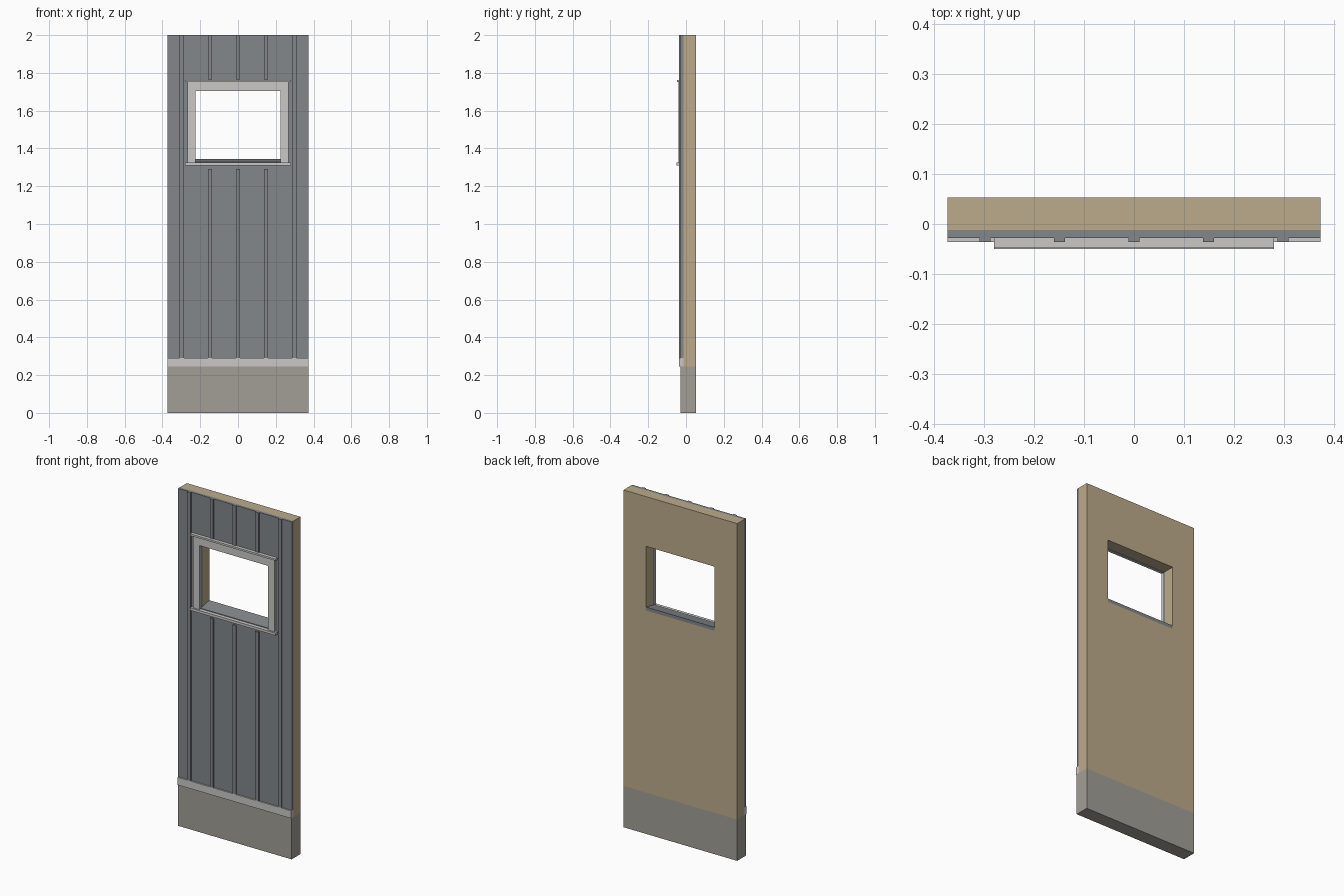
import bpy, bmesh

if "Cube" in bpy.data.objects:
    bpy.data.objects.remove(bpy.data.objects["Cube"])


def material(name, rgb):
    def lin(c):
        c /= 255
        return c / 12.92 if c <= 0.04045 else ((c + 0.055) / 1.055) ** 2.4
    m = bpy.data.materials.new(name)
    m.diffuse_color = (*[lin(c) for c in rgb], 1)
    m.use_nodes = True
    m.node_tree.nodes["Principled BSDF"].inputs["Base Color"].default_value = m.diffuse_color
    return m


TAN = material("tan_wood", (188, 171, 140))
GREY = material("blue_grey_cladding", (131, 135, 138))
WHITE = material("pale_trim", (202, 201, 198))
STONE = material("stone_base", (162, 159, 151))


def finish(name, bm, mat):
    bmesh.ops.recalc_face_normals(bm, faces=bm.faces)
    me = bpy.data.meshes.new(name)
    bm.to_mesh(me)
    bm.free()
    me.materials.append(mat)
    ob = bpy.data.objects.new(name, me)
    bpy.context.collection.objects.link(ob)
    return ob


def extrude_faces(bm, offset):
    ret = bmesh.ops.extrude_face_region(bm, geom=bm.faces[:])
    verts = [g for g in ret["geom"] if isinstance(g, bmesh.types.BMVert)]
    bmesh.ops.translate(bm, verts=verts, vec=offset)


def slab(name, x0, x1, y0, y1, z0, z1, mat, hole=None):
    """Box in the wall plane, optionally with a rectangular hole (x0, x1, z0, z1)."""
    bm = bmesh.new()
    outer = [bm.verts.new((x, y0, z)) for x, z in ((x0, z0), (x1, z0), (x1, z1), (x0, z1))]
    if hole:
        a, b, c, d = hole
        inner = [bm.verts.new((x, y0, z)) for x, z in ((a, c), (b, c), (b, d), (a, d))]
        for i in range(4):
            j = (i + 1) % 4
            bm.faces.new((outer[i], outer[j], inner[j], inner[i]))
    else:
        bm.faces.new(outer)
    extrude_faces(bm, (0, y1 - y0, 0))
    return finish(name, bm, mat)


W = 0.373                       # half width of the panel
BACK, CORE, FACE, PROUD = 0.053, -0.012, -0.028, -0.036
BASE, BAND = 0.245, 0.29        # heights of base and band tops
HX, HZ0, HZ1 = 0.225, 1.325, 1.705
opening = (-HX, HX, HZ0, HZ1)

# Wall layers
slab("base_plinth", -W, W, -0.03, BACK, 0, BASE, STONE)
slab("wall_core", -W, W, CORE, BACK, BASE, 2, TAN, opening)
slab("cladding", -W, W, FACE, CORE, BAND, 2, GREY, opening)
slab("base_band", -W, W, PROUD, CORE, BASE, BAND, WHITE)

# Vertical battens, the middle three broken by the window
for i in range(-2, 3):
    x = i * 0.149
    spans = [(BAND, 2)] if abs(i) == 2 else [(BAND, 1.292), (1.765, 2)]
    for z0, z1 in spans:
        slab("batten", x - 0.011, x + 0.011, PROUD, FACE, z0, z1, GREY)

# Window surround
for s in (-1, 1):
    slab("window_side_trim", min(s * HX, s * 0.268), max(s * HX, s * 0.268),
         -0.04, FACE, HZ0, HZ1, WHITE)
slab("window_head_trim", -0.268, 0.268, -0.04, FACE, HZ1, 1.752, WHITE)
slab("window_head_cap", -0.28, 0.28, -0.048, FACE, 1.752, 1.763, WHITE)
slab("window_sill_trim", -0.28, 0.28, -0.05, FACE, 1.31, HZ0, WHITE)

# Sloping sill inside the opening
bm = bmesh.new()
bm.faces.new([bm.verts.new((-HX, y, z)) for y, z in
              ((FACE, HZ0), (BACK, HZ0), (BACK, 1.345), (FACE, 1.329))])
extrude_faces(bm, (2 * HX, 0, 0))
finish("sloping_sill", bm, GREY)
